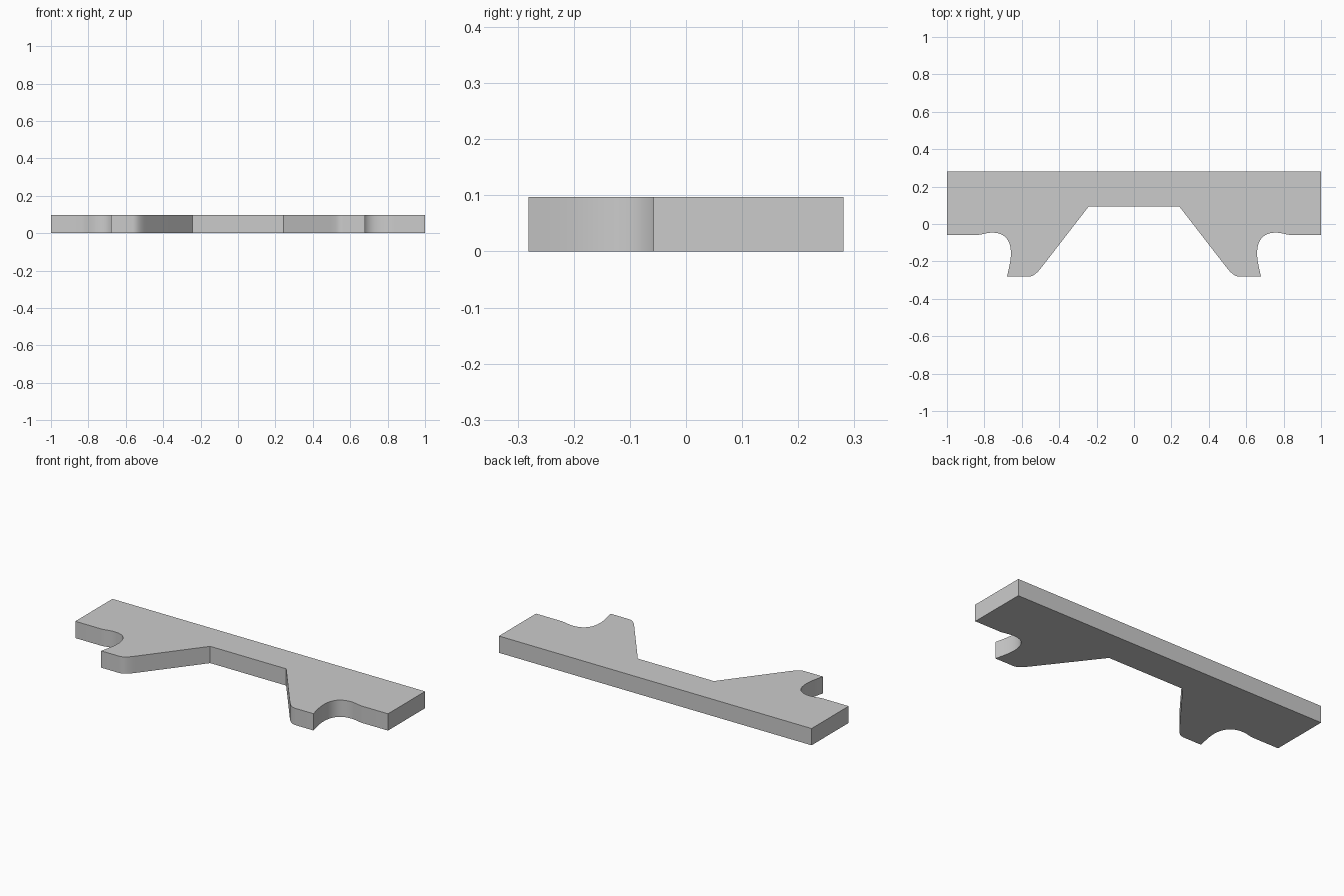
import bpy, bmesh
from mathutils import Vector
from mathutils.geometry import interpolate_bezier

if "Cube" in bpy.data.objects:
    bpy.data.objects.remove(bpy.data.objects["Cube"])

HEIGHT = 0.097


def curve(a, b, c, d, steps=9):
    """Sampled bezier from a to d, as 2D points."""
    pts = interpolate_bezier(*[Vector((*p, 0)) for p in (a, b, c, d)], steps)
    return [(p.x, p.y) for p in pts]


# Right half of the outline, from the back corner round to the central notch
half = [(1.0, 0.281), (1.0, -0.058)]
# Shallow swell leading into the scooped hook
half += curve((0.835, -0.058), (0.81, -0.057), (0.79, -0.046), (0.755, -0.046))
half += curve((0.755, -0.046), (0.685, -0.046), (0.658, -0.095), (0.658, -0.155))[1:]
half += curve((0.658, -0.155), (0.658, -0.2), (0.67, -0.24), (0.679, -0.281))[1:]
# Rounded toe and sloping inner edge
half += curve((0.563, -0.281), (0.535, -0.281), (0.513, -0.256), (0.492, -0.229))
half += [(0.243, 0.093)]

outline = half + [(-x, y) for x, y in reversed(half)]

# Extruded bracket plate
bm = bmesh.new()
base = bm.faces.new([bm.verts.new((x, y, 0)) for x, y in outline])
top = bmesh.ops.extrude_face_region(bm, geom=[base], use_keep_orig=True)
bmesh.ops.translate(bm, vec=(0, 0, HEIGHT),
                    verts=[v for v in top["geom"] if isinstance(v, bmesh.types.BMVert)])
bmesh.ops.recalc_face_normals(bm, faces=bm.faces)
mesh = bpy.data.meshes.new("bracket_plate")
bm.to_mesh(mesh)
bm.free()
plate = bpy.data.objects.new("bracket_plate", mesh)
bpy.context.collection.objects.link(plate)

# Smooth the curved walls, keep the corners sharp
bpy.context.view_layer.objects.active = plate
plate.select_set(True)
bpy.ops.object.shade_smooth_by_angle(angle=0.5)
